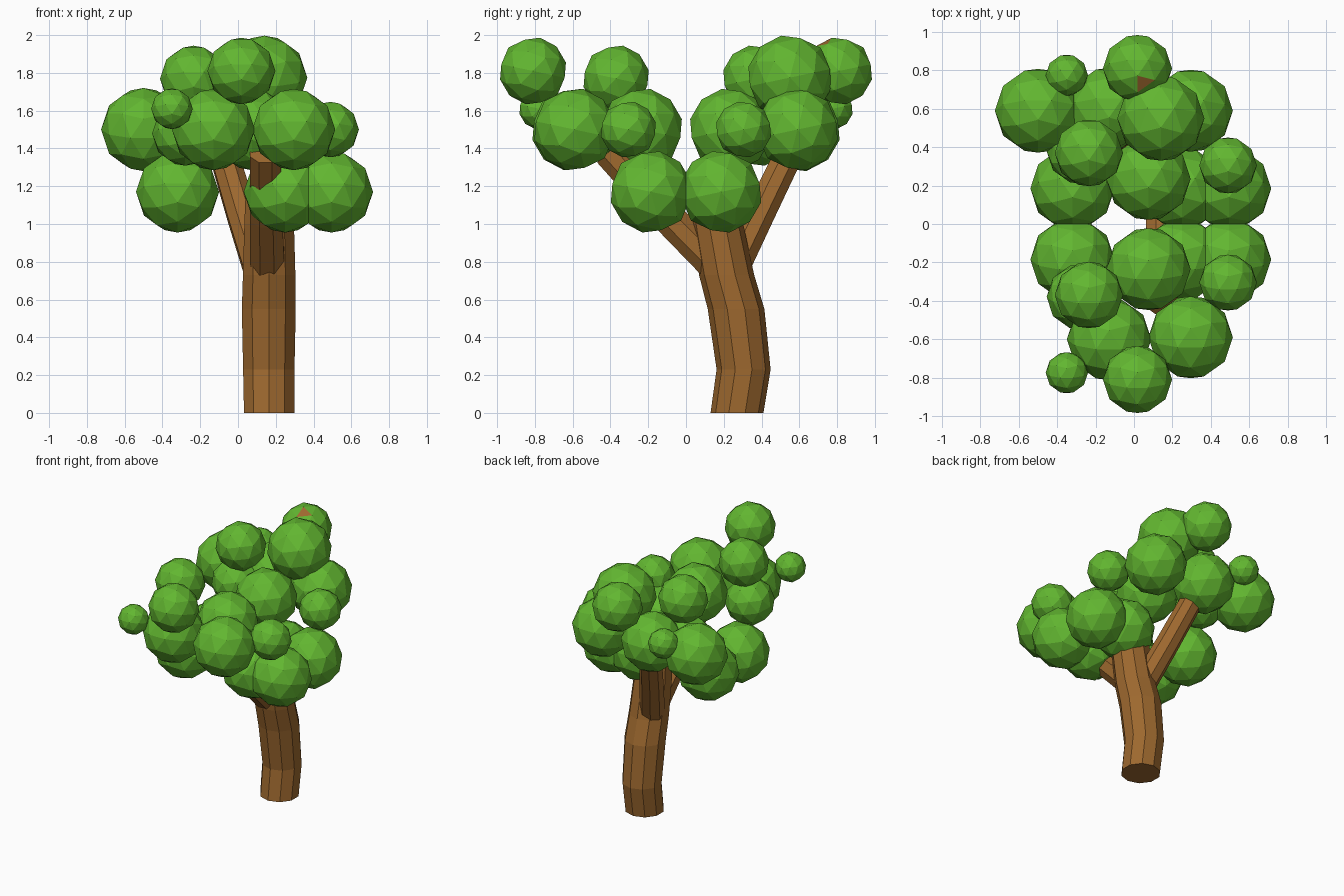
import bpy, bmesh, math
from mathutils import Vector, Matrix

if "Cube" in bpy.data.objects:
    bpy.data.objects.remove(bpy.data.objects["Cube"])


def material(name, rgb):
    m = bpy.data.materials.new(name)
    m.diffuse_color = (*rgb, 1)
    m.use_nodes = True
    m.node_tree.nodes["Principled BSDF"].inputs["Base Color"].default_value = m.diffuse_color
    return m


leaf = material("leaf green", (0.122, 0.47, 0.03))
bark = material("bark brown", (0.34, 0.14, 0.028))


def finish(bm, name, mats):
    me = bpy.data.meshes.new(name)
    bm.to_mesh(me)
    bm.free()
    for m in mats:
        me.materials.append(m)
    ob = bpy.data.objects.new(name, me)
    bpy.context.collection.objects.link(ob)
    return ob


def tube(name, path, sides, level=False):
    """Faceted limb through (x, y, z, radius) points; level keeps rings horizontal."""
    bm = bmesh.new()
    pts = [Vector(p[:3]) for p in path]
    rings = []
    for i, p in enumerate(pts):
        t = pts[min(i + 1, len(pts) - 1)] - pts[max(i - 1, 0)]
        if level:
            t = Vector((0, 0, 1))
        u = Vector((1, 0, 0))
        u = (u - t * (u.dot(t) / t.length_squared)).normalized()
        v = t.normalized().cross(u)
        ring = []
        for k in range(sides):
            a = 2 * math.pi * (k + 0.5) / sides
            ring.append(bm.verts.new(p + (u * math.cos(a) + v * math.sin(a)) * path[i][3]))
        rings.append(ring)
    for a, b in zip(rings, rings[1:]):
        for k in range(sides):
            n = (k + 1) % sides
            bm.faces.new((a[k], a[n], b[n], b[k]))
    bm.faces.new(rings[0][::-1])
    bm.faces.new(rings[-1])
    return finish(bm, name, [bark])


def leaf_ball(name, x, y, z, r, brown_dir=None):
    """Low-poly leaf clump; clumps on the +y side are mirror images."""
    bm = bmesh.new()
    bmesh.ops.create_icosphere(bm, subdivisions=2, radius=r)
    rot = Matrix.Rotation(math.radians(-12), 4, 'X') @ Matrix.Rotation(math.pi / 2, 4, 'Z')
    bm.transform(rot)
    if y > 0:
        bm.transform(Matrix.Diagonal((1, -1, 1, 1)))
        bmesh.ops.reverse_faces(bm, faces=bm.faces[:])
    if brown_dir:
        d = Vector(brown_dir)
        bm.normal_update()
        max(bm.faces, key=lambda f: f.normal.dot(d)).material_index = 1
    bm.transform(Matrix.Translation((x, y, z)))
    return finish(bm, name, [leaf, bark])


# Trunk and its two branches
tube("trunk", [(0.165, 0.27, 0, 0.14), (0.163, 0.305, 0.23, 0.143),
               (0.163, 0.265, 0.55, 0.15), (0.165, 0.215, 0.73, 0.146),
               (0.165, 0.165, 1.0, 0.138), (0.165, 0.15, 1.2, 0.13)], 10, level=True)
tube("front_branch", [(0.155, 0.2, 0.74, 0.1), (0.15, -0.1, 1.04, 0.093),
                      (0.145, -0.41, 1.38, 0.088)], 8)
tube("back_branch", [(0.12, 0.24, 0.74, 0.09), (0.02, 0.39, 1.05, 0.085),
                     (-0.09, 0.57, 1.42, 0.08)], 8)

# Leaf clumps found on both the front and back halves
pairs = [
    (-0.32, 0.185, 1.17, 0.22), (0.25, 0.185, 1.17, 0.22), (0.495, 0.185, 1.17, 0.22),
    (0.075, 0.235, 1.5, 0.22), (0.49, 0.305, 1.5, 0.15), (-0.28, 0.38, 1.48, 0.175),
    (0.295, 0.59, 1.5, 0.22), (-0.13, 0.6, 1.5, 0.22), (-0.235, 0.37, 1.77, 0.178),
    (-0.35, 0.775, 1.61, 0.11),
]
for i, (x, y, z, r) in enumerate(pairs):
    leaf_ball(f"leaf_clump_front_{i + 1}", x, -y, z, r)
    leaf_ball(f"leaf_clump_back_{i + 1}", x, y, z, r)

# Top clumps; the back one has a single bark-coloured face
leaf_ball("leaf_clump_front_top", 0.018, -0.81, 1.81, 0.18)
leaf_ball("leaf_clump_back_top", 0.018, 0.81, 1.81, 0.18, brown_dir=(0.3, -0.35, 0.88))

# Extra clumps on the back half only
leaf_ball("leaf_clump_back_left", -0.5, 0.59, 1.5, 0.225)
leaf_ball("leaf_clump_back_high", 0.14, 0.55, 1.775, 0.227)
